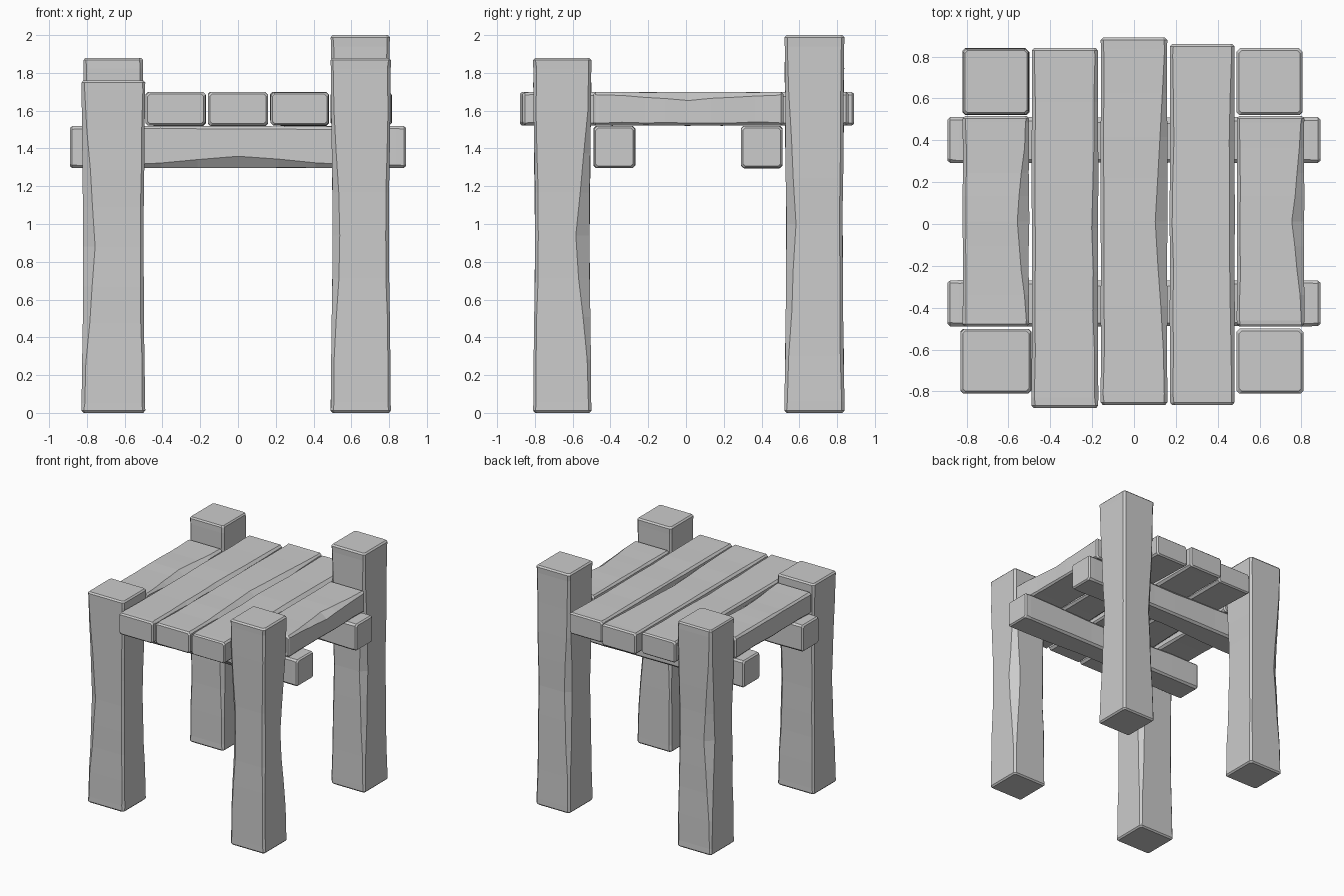
import bpy, bmesh, random

if "Cube" in bpy.data.objects:
    bpy.data.objects.remove(bpy.data.objects["Cube"])

random.seed(4)
BEVEL = 0.012
STATIONS = (0.03, 0.15, 0.27, 0.38, 0.5, 0.62, 0.73, 0.85, 0.97)
CORNERS = ((-1, -1), (1, -1), (1, 1), (-1, 1))


def timber(name, lo, hi, axis, chips, waist=0.0):
    """Rough-hewn beam: octagonal rings lofted along an axis.
    chips = {corner: (depth_u, depth_v, centre, half_length)} in the cross-section plane."""
    ua, va = [i for i in range(3) if i != axis]
    mid = [(a + b) / 2 for a, b in zip(lo, hi)]
    hu, hv = (hi[ua] - lo[ua]) / 2, (hi[va] - lo[va]) / 2
    length = hi[axis] - lo[axis]
    e = BEVEL / length
    ts = (0, e) + STATIONS + (1 - e, 1)
    bm = bmesh.new()
    rings = []
    for t in ts:
        end = t in (0, 1)
        shrink = BEVEL if end else waist * (1 - abs(2 * t - 1)) + random.uniform(0, 0.003)
        ring = []
        for i, (su, sv) in enumerate(CORNERS):
            cu = cv = BEVEL if end else BEVEL + random.uniform(0, 0.006)
            if i in chips and not end:
                du, dv, centre, half = chips[i]
                k = max(0, 1 - abs(t - centre) / half)
                cu, cv = cu + du * k, cv + dv * k
            pts = [(su * (hu - shrink - cu), sv * (hv - shrink)),
                   (su * (hu - shrink), sv * (hv - shrink - cv))]
            if i % 2 == 0:
                pts.reverse()
            for u, v in pts:
                co = [0, 0, 0]
                co[ua], co[va] = mid[ua] + u, mid[va] + v
                co[axis] = lo[axis] + t * length
                ring.append(bm.verts.new(co))
        rings.append(ring)
    for a, b in zip(rings, rings[1:]):
        for i in range(8):
            j = (i + 1) % 8
            bm.faces.new((a[i], a[j], b[j], b[i]))
    bm.faces.new(rings[0])
    bm.faces.new(rings[-1])
    bmesh.ops.recalc_face_normals(bm, faces=bm.faces)
    mesh = bpy.data.meshes.new(name)
    bm.to_mesh(mesh)
    bm.free()
    obj = bpy.data.objects.new(name, mesh)
    bpy.context.collection.objects.link(obj)
    return obj


# Four corner posts of different heights
posts = {
    "front_left_post": (-0.83, -0.49, -0.81, -0.50, 1.76,
                        {0: (0.05, 0.03, 0.52, 0.42), 2: (0.02, 0.02, 0.5, 0.4)}),
    "front_right_post": (0.49, 0.81, -0.81, -0.50, 1.88,
                         {2: (0.04, 0.06, 0.48, 0.35), 0: (0.025, 0.02, 0.5, 0.4)}),
    "back_left_post": (-0.82, -0.50, 0.52, 0.84, 1.88,
                       {3: (0.05, 0.04, 0.5, 0.4), 1: (0.02, 0.02, 0.5, 0.4)}),
    "back_right_post": (0.49, 0.805, 0.52, 0.84, 2.0,
                        {1: (0.03, 0.035, 0.5, 0.42), 3: (0.03, 0.03, 0.5, 0.4)}),
}
for name, (x0, x1, y0, y1, top, chips) in posts.items():
    timber(name, (x0, y0, 0), (x1, y1, top), 2, chips, waist=0.01)

# Two cross beams under the planks
for name, y0 in (("front_cross_beam", -0.49), ("back_cross_beam", 0.29)):
    timber(name, (-0.89, y0, 1.295), (0.89, y0 + 0.222, 1.52), 0,
           {0: (0.03, 0.05, 0.5, 0.3), 2: (0.015, 0.015, 0.5, 0.35)})

# Five top planks; the outer two fit between the posts
planks = (
    (-0.82, -0.50, -0.49, 0.515, {2: (0.045, 0.03, 0.5, 0.42)}),
    (-0.49, -0.17, -0.88, 0.84, {0: (0.04, 0.03, 0.5, 0.4), 2: (0.012, 0.01, 0.5, 0.5)}),
    (-0.16, 0.16, -0.865, 0.89, {2: (0.042, 0.03, 0.5, 0.4)}),
    (0.17, 0.482, -0.865, 0.86, {0: (0.04, 0.03, 0.5, 0.4), 2: (0.012, 0.01, 0.5, 0.5)}),
    (0.49, 0.815, -0.49, 0.515, {2: (0.045, 0.03, 0.5, 0.42)}),
)
for i, (x0, x1, y0, y1, chips) in enumerate(planks, 1):
    timber(f"top_plank_{i}", (x0, y0, 1.52), (x1, y1, 1.70), 1, chips)
